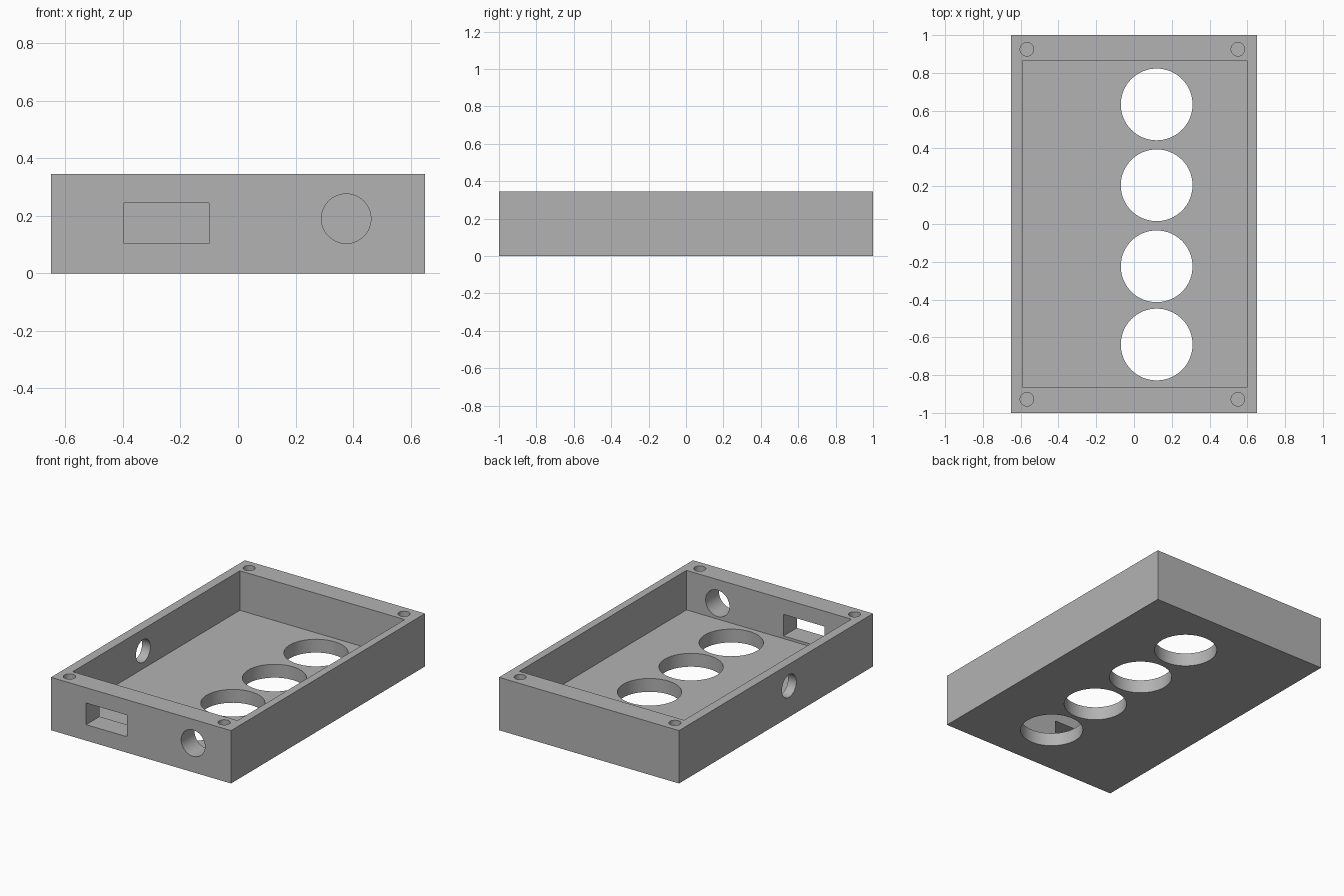
import bpy
import math

if "Cube" in bpy.data.objects:
    bpy.data.objects.remove(bpy.data.objects["Cube"], do_unlink=True)

HEIGHT = 0.345
FLOOR = 0.087


def box(name, x, y, z):
    """Box from its (low, high) extents."""
    spans = (x, y, z)
    bpy.ops.mesh.primitive_cube_add(size=1, location=[sum(s) / 2 for s in spans])
    ob = bpy.context.object
    ob.name = name
    ob.scale = [s[1] - s[0] for s in spans]
    bpy.ops.object.transform_apply(location=True, rotation=True, scale=True)
    return ob


def cylinder(name, radius, depth, center, rotation=(0, 0, 0)):
    bpy.ops.mesh.primitive_cylinder_add(vertices=64, radius=radius, depth=depth,
                                        location=center, rotation=rotation)
    ob = bpy.context.object
    ob.name = name
    bpy.ops.object.transform_apply(location=True, rotation=True, scale=True)
    return ob


def cut(target, cutter):
    """Subtract the cutter from the target and discard it."""
    cutter.hide_render = True
    mod = target.modifiers.new("cut", 'BOOLEAN')
    mod.operation = 'DIFFERENCE'
    mod.solver = 'EXACT'
    mod.object = cutter
    bpy.context.view_layer.objects.active = target
    bpy.ops.object.modifier_apply(modifier=mod.name)
    bpy.data.objects.remove(cutter, do_unlink=True)


# Open-topped case
case = box("enclosure_case", (-0.65, 0.65), (-1, 1), (0, HEIGHT))
cut(case, box("cavity", (-0.59, 0.60), (-0.862, 0.862), (FLOOR, HEIGHT + 0.1)))

# Row of large round openings in the floor
for y in (0.633, 0.205, -0.224, -0.638):
    cut(case, cylinder("floor_opening", 0.19, 0.2, (0.12, y, 0.05)))

# Blind screw holes in the rim corners
for x in (-0.567, 0.55):
    for y in (-0.928, 0.925):
        cut(case, cylinder("screw_hole", 0.036, 0.4, (x, y, HEIGHT)))

# Front wall: rectangular port and round socket hole
cut(case, box("port", (-0.396, -0.10), (-1.1, -0.8), (0.104, 0.245)))
cut(case, cylinder("socket_hole", 0.086, 0.3, (0.376, -0.95, 0.19),
                   (math.pi / 2, 0, 0)))

# Cable hole in the -x side wall
cut(case, cylinder("cable_hole", 0.074, 0.2, (-0.62, -0.135, 0.203),
                   (0, math.pi / 2, 0)))

# Plain grey finish
grey = bpy.data.materials.new("plain grey")
grey.use_nodes = True
colour = (0.45, 0.45, 0.45, 1)
grey.diffuse_color = colour
grey.node_tree.nodes["Principled BSDF"].inputs["Base Color"].default_value = colour
case.data.materials.clear()
case.data.materials.append(grey)

bpy.ops.object.select_all(action='DESELECT')
case.select_set(True)
bpy.context.view_layer.objects.active = case
bpy.ops.object.shade_smooth_by_angle(angle=math.radians(30))
